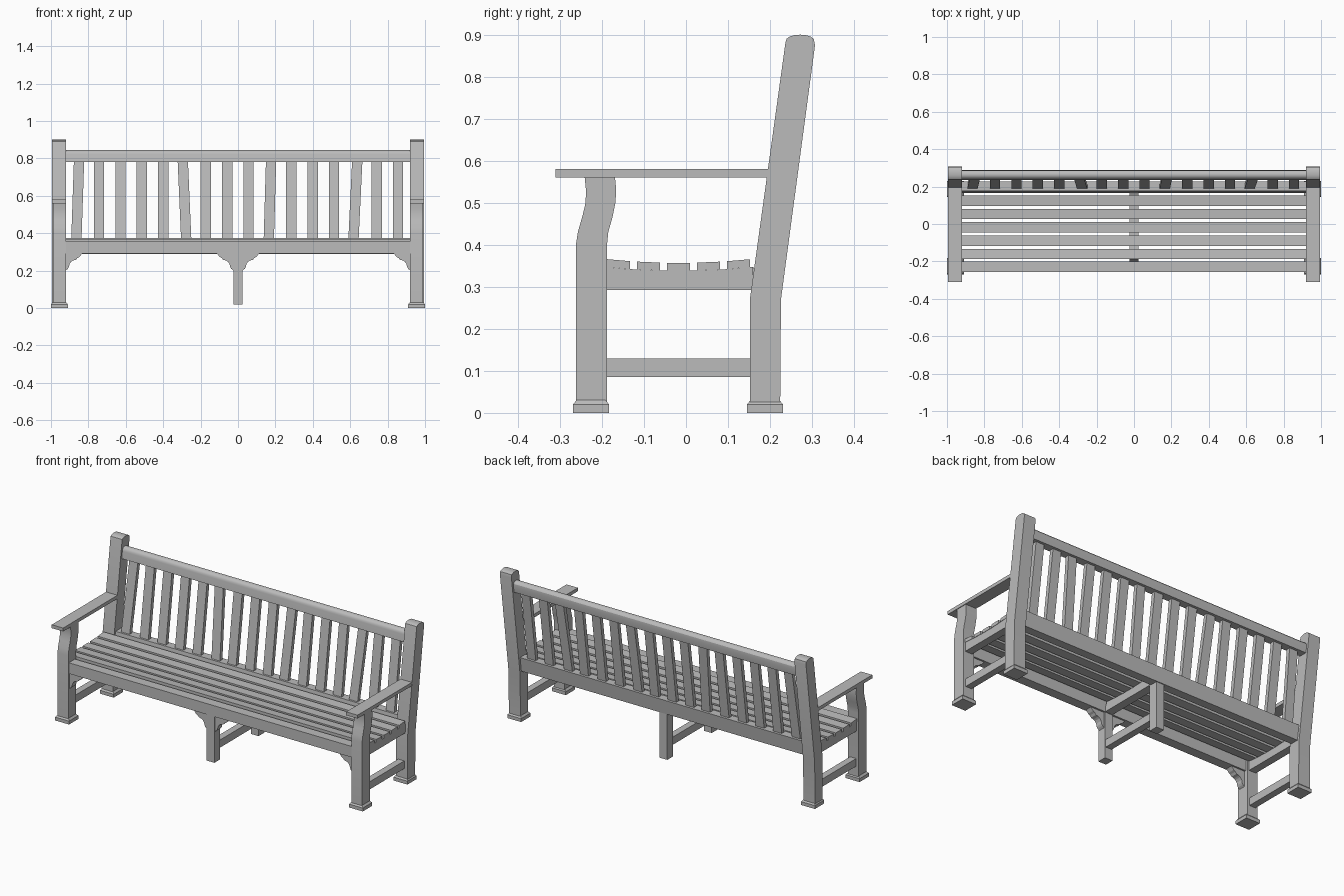
import bpy, bmesh, math

if "Cube" in bpy.data.objects:
    bpy.data.objects.remove(bpy.data.objects["Cube"])

wood = bpy.data.materials.new("grey wood")
wood.diffuse_color = (0.5, 0.5, 0.5, 1)
wood.use_nodes = True
wood.node_tree.nodes["Principled BSDF"].inputs["Base Color"].default_value = wood.diffuse_color


def make(name, rings, smooth=False):
    """Closed solid lofted through equal-sized rings of points."""
    bm = bmesh.new()
    loops = [[bm.verts.new(p) for p in r] for r in rings]
    n = len(loops[0])
    for a, b in zip(loops, loops[1:]):
        for i in range(n):
            j = (i + 1) % n
            bm.faces.new((a[i], a[j], b[j], b[i]))
    bm.faces.new(loops[0])
    bm.faces.new(loops[-1])
    bmesh.ops.recalc_face_normals(bm, faces=bm.faces)
    me = bpy.data.meshes.new(name)
    bm.to_mesh(me)
    bm.free()
    ob = bpy.data.objects.new(name, me)
    bpy.context.collection.objects.link(ob)
    me.materials.append(wood)
    if smooth:
        bpy.ops.object.select_all(action='DESELECT')
        ob.select_set(True)
        bpy.context.view_layer.objects.active = ob
        bpy.ops.object.shade_smooth_by_angle(angle=math.radians(30))
    return ob


def prism_x(name, yz, x0, x1, smooth=False):
    return make(name, [[(x, y, z) for y, z in yz] for x in (x0, x1)], smooth)


def prism_y(name, xz, y0, y1):
    return make(name, [[(x, y, z) for x, z in xz] for y in (y0, y1)])


def box(name, x0, x1, y0, y1, z0, z1):
    return prism_x(name, [(y0, z0), (y1, z0), (y1, z1), (y0, z1)], x0, x1)


def lean(z):
    """Front face of the leaning back post at height z."""
    return 0.152 + max(0, z - 0.27) * 0.1385


def dip(y):
    """Height of the gently dished seat surface."""
    return 0.357 + 0.3 * (y + 0.017) ** 2


# Leg and post side profiles
front_leg = [(-0.262, 0.0), (-0.262, 0.40), (-0.257, 0.432), (-0.246, 0.47),
             (-0.239, 0.50), (-0.238, 0.53), (-0.241, 0.56), (-0.169, 0.56),
             (-0.166, 0.53), (-0.168, 0.50), (-0.175, 0.465), (-0.185, 0.43),
             (-0.188, 0.40), (-0.188, 0.0)]
back_post = [(0.152, 0.0), (0.152, 0.27), (lean(0.88), 0.88)]
for k in range(1, 8):
    a = math.pi * (1 - k / 8)
    back_post.append((0.2715 + 0.035 * math.cos(a), 0.88 + 0.02 * math.sin(a) ** 0.7))
back_post += [(0.307, 0.875), (0.226, 0.27), (0.224, 0.0)]
rail_top = [(0.16 - 0.348 * k / 8, dip(0.16 - 0.348 * k / 8) - 0.019) for k in range(9)]

for s, side in ((1, "right"), (-1, "left")):
    prism_x("front_leg_" + side, front_leg, s * 0.92, s * 0.99, True)
    prism_x("back_post_" + side, back_post, s * 0.92, s * 0.995, True)
    # Flared feet
    for part, yc in (("front", -0.226), ("back", 0.188)):
        rings = [[(s * 0.955 + i * w, yc + j * (w - 0.002), z)
                  for i, j in ((-1, -1), (1, -1), (1, 1), (-1, 1))]
                 for z, w in ((0, 0.045), (0.02, 0.045), (0.031, 0.036))]
        make(f"{part}_foot_{side}", rings)
    # Armrest, seat side rail, low stretcher
    prism_x("armrest_" + side, [(-0.31, 0.56), (0.20, 0.56), (0.20, 0.58), (-0.31, 0.58)],
            s * 0.92, s * 0.994)
    prism_x("side_rail_" + side, [(-0.19, 0.293), (0.16, 0.293)] + rail_top,
            s * 0.932, s * 0.978)
    box("stretcher_" + side, s * 0.935, s * 0.975, -0.19, 0.155, 0.085, 0.13)

# Seat slats following the dish
for i in range(5):
    y0 = -0.188 + 0.0713 * i
    y1 = y0 + 0.055
    prism_x(f"seat_slat_{i + 1}", [(y0, dip(y0) - 0.019), (y1, dip(y1) - 0.019),
                                   (y1, dip(y1)), (y0, dip(y0))], -0.98, 0.98)

# Front rail and scalloped corner brackets
box("front_rail", -0.93, 0.93, -0.257, -0.2, 0.292, 0.356)
scallop = [(0, 0.2), (0.012, 0.21), (0.018, 0.22), (0.021, 0.235), (0.03, 0.248),
           (0.04, 0.254), (0.055, 0.258), (0.064, 0.268), (0.075, 0.274),
           (0.082, 0.283), (0.092, 0.294), (0, 0.294)]
for s in (1, -1):
    prism_y("end_bracket", [(s * (0.922 - d), z) for d, z in scallop], -0.25, -0.21)
    prism_y("middle_bracket", [(s * (0.024 + d), z) for d, z in scallop], -0.25, -0.21)

# Middle frame
box("middle_front_leg", -0.025, 0.025, -0.255, -0.203, 0.02, 0.30)
box("middle_back_leg", -0.025, 0.025, 0.155, 0.21, 0.02, 0.31)
box("middle_stretcher", -0.02, 0.02, -0.21, 0.16, 0.085, 0.13)
prism_x("middle_seat_rail", [(-0.21, 0.293), (0.18, 0.293)] + rail_top, -0.025, 0.025)

# Backrest rails, leaning with the posts
prism_x("lower_back_rail", [(lean(z) + d, z) for z, d in
                            ((0.29, 0.01), (0.29, 0.06), (0.375, 0.06), (0.375, 0.01))],
        -0.93, 0.93)
crown = [(lean(0.78) + 0.012, 0.78), (lean(0.78) + 0.06, 0.78), (lean(0.815) + 0.06, 0.815)]
for k in range(1, 9):
    a = math.pi * k / 8
    crown.append((lean(0.82) + 0.036 + 0.024 * math.cos(a), 0.822 + 0.023 * math.sin(a)))
prism_x("top_back_rail", crown, -0.93, 0.93, True)

# Backrest slats, a few standing slightly askew
skew = {0: 0.007, 5: -0.009, 9: 0.006, 13: 0.01}
for i in range(16):
    x, t = -0.857 + 0.1142 * i, skew.get(i, 0)
    make(f"back_slat_{i + 1}", [
        [(x + k + i2 * 0.0275, lean(z) + d, z)
         for i2, d in ((-1, 0.022), (1, 0.022), (1, 0.045), (-1, 0.045))]
        for z, k in ((0.37, -t), (0.785, t))])
